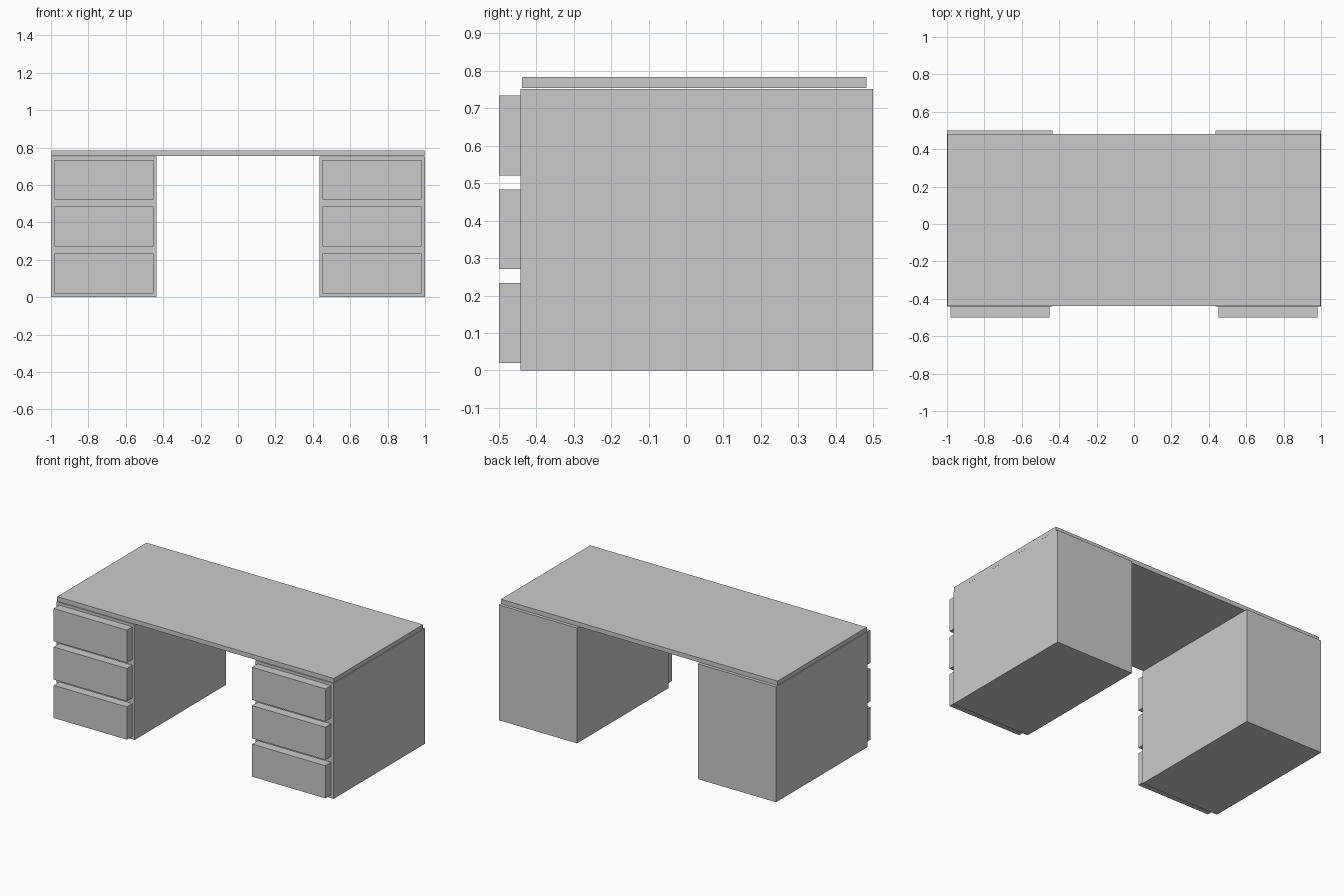
import bpy

if "Cube" in bpy.data.objects:
    bpy.data.objects.remove(bpy.data.objects["Cube"])


def box(name, lo, hi):
    """Axis-aligned box from its low and high corners."""
    centre = [(a + b) / 2 for a, b in zip(lo, hi)]
    size = [b - a for a, b in zip(lo, hi)]
    bpy.ops.mesh.primitive_cube_add(size=1, location=centre)
    obj = bpy.context.object
    obj.name = name
    obj.scale = size
    bpy.ops.object.transform_apply(location=True, rotation=True, scale=True)
    return obj


# Desk top, set in slightly from the back of the pedestals
box("desk_top", (-0.998, -0.438, 0.754), (0.998, 0.482, 0.783))

# Left and right pedestals, each with three drawer fronts
for side, name in ((-1, "left"), (1, "right")):
    x0, x1 = sorted((side * 0.436, side * 1.0))
    box(f"{name}_pedestal", (x0, -0.442, 0.0), (x1, 0.5, 0.752))
    d0, d1 = sorted((side * 0.452, side * 0.98))
    for i in range(3):
        z = 0.02 + i * 0.2505
        box(f"{name}_drawer_{i + 1}", (d0, -0.5, z), (d1, -0.442, z + 0.213))
